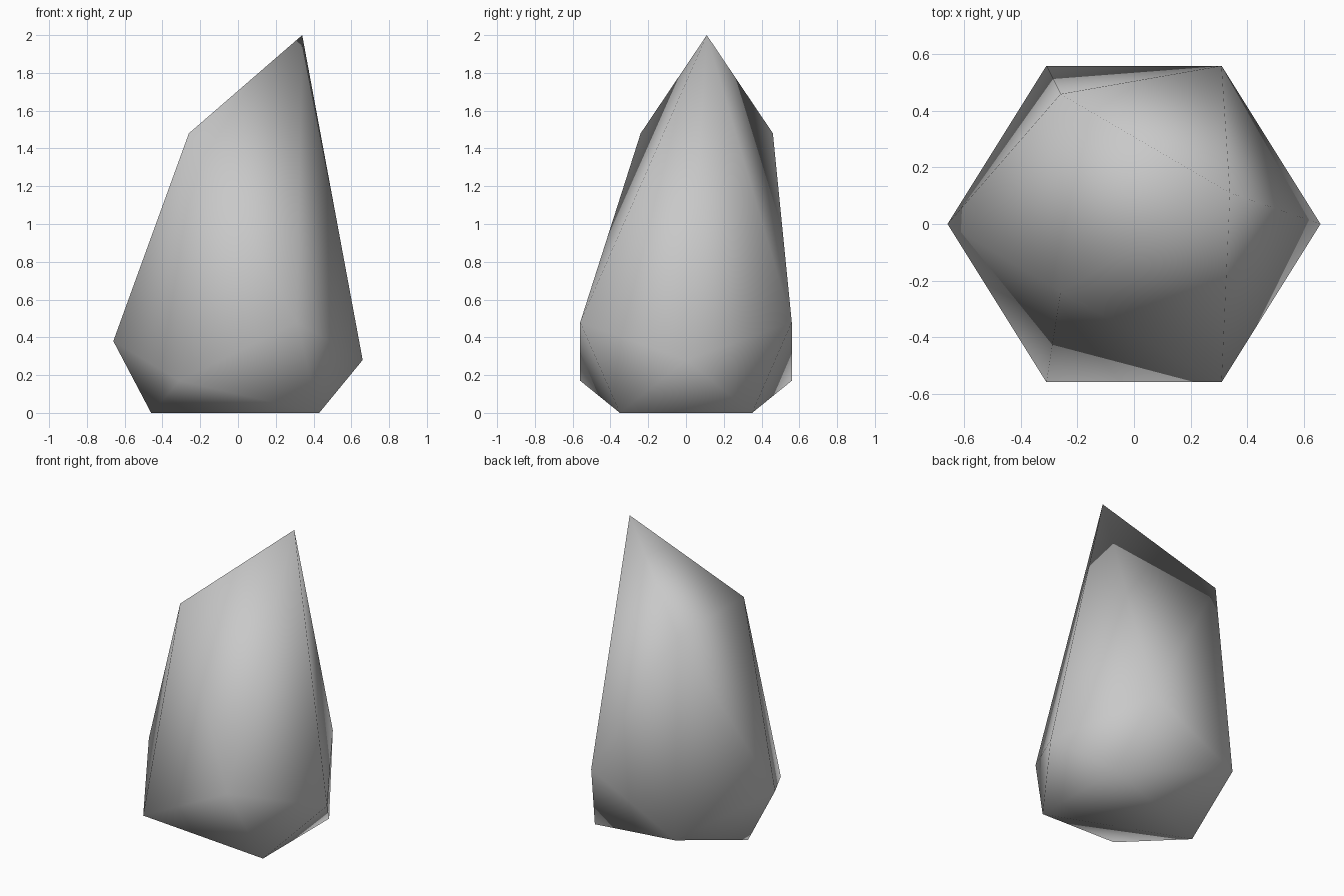
import bpy
import bmesh
from mathutils import Vector

# Remove the default cube
cube = bpy.data.objects.get("Cube")
if cube:
    bpy.data.objects.remove(cube, do_unlink=True)

# One stone colour
stone = bpy.data.materials.new("stone_grey")
stone.use_nodes = True
grey = (0.58, 0.58, 0.58, 1)
stone.diffuse_color = grey
stone.node_tree.nodes["Principled BSDF"].inputs["Base Color"].default_value = grey

bm = bmesh.new()


def triangle_ring(*points):
    """Three corners of one level, in anticlockwise order."""
    return [bm.verts.new(Vector(p)) for p in points]


# Slanted tip, two shoulder levels and a flat foot
tip = triangle_ring((0.34, 0.11, 2), (-0.26, 0.46, 1.48), (-0.26, -0.24, 1.48))
upper = triangle_ring((0.31, 0.56, 0.48), (-0.66, 0, 0.38), (0.31, -0.56, 0.48))
lower = triangle_ring((0.66, 0, 0.28), (-0.31, 0.56, 0.17), (-0.31, -0.56, 0.17))
foot = triangle_ring((0.43, 0.35, 0), (-0.46, 0, 0), (0.43, -0.35, 0))

# Twenty facets joining the levels
bm.faces.new(tip)
bm.faces.new(reversed(foot))
for i in range(3):
    after, before = (i + 1) % 3, i - 1
    for facet in (
        (tip[i], upper[i], tip[after]),
        (tip[i], lower[i], upper[i]),
        (tip[i], upper[before], lower[i]),
        (lower[i], foot[i], upper[i]),
        (lower[i], foot[before], foot[i]),
        (lower[i], upper[before], foot[before]),
    ):
        bm.faces.new(facet)

# Smooth shading over the whole stone
bmesh.ops.recalc_face_normals(bm, faces=bm.faces[:])
for face in bm.faces:
    face.smooth = True

mesh = bpy.data.meshes.new("pointed_rock")
bm.to_mesh(mesh)
bm.free()
mesh.materials.append(stone)
rock = bpy.data.objects.new("pointed_rock", mesh)
bpy.context.collection.objects.link(rock)
